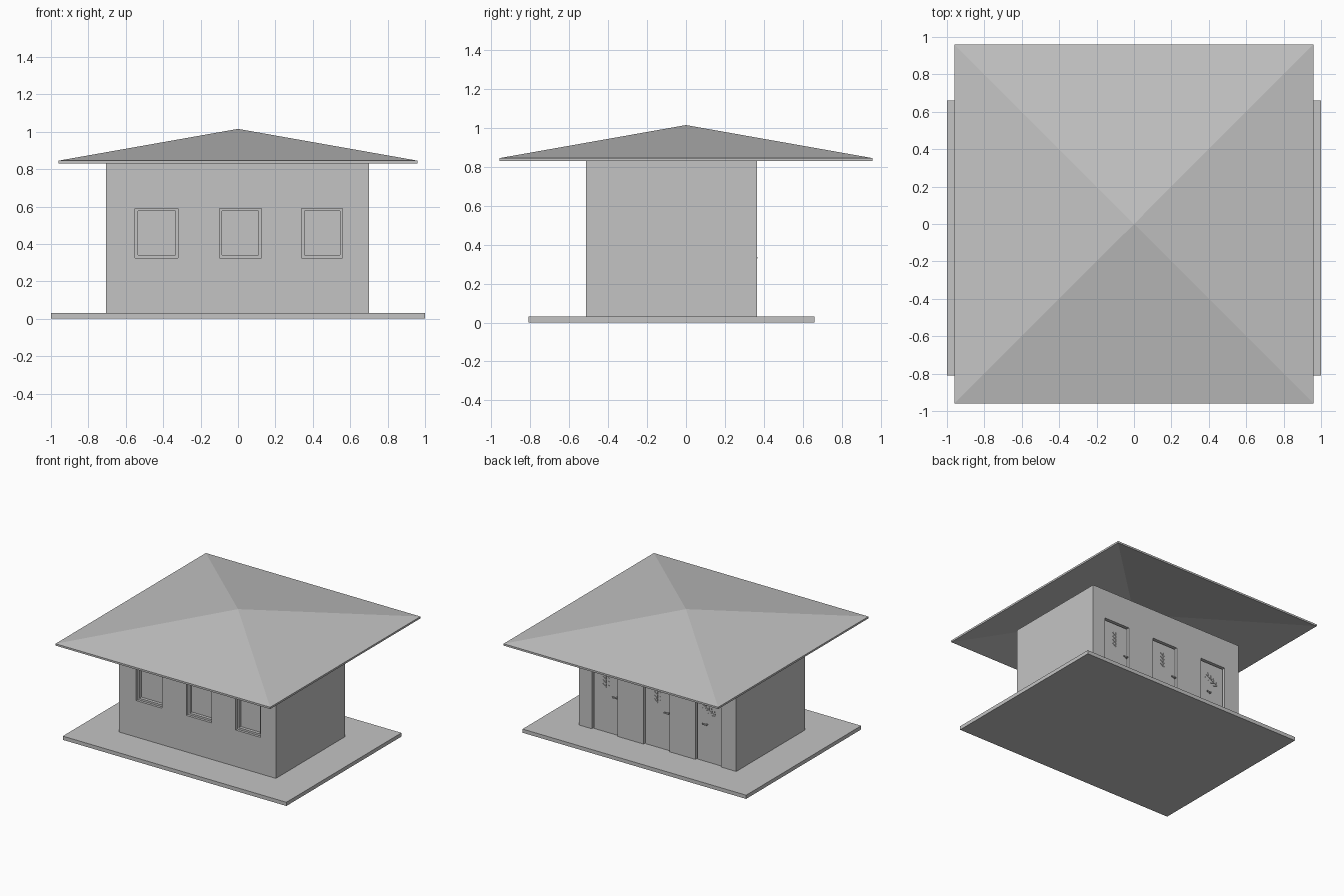
import bpy, bmesh
from math import pi, sin, cos, radians
from mathutils import Matrix, Vector

cube = bpy.data.objects.get("Cube")
if cube:
    bpy.data.objects.remove(cube)

# Single plain grey for the whole building
grey = bpy.data.materials.new("plain grey")
grey.use_nodes = True
grey.diffuse_color = (0.55, 0.55, 0.55, 1)
grey.node_tree.nodes["Principled BSDF"].inputs["Base Color"].default_value = grey.diffuse_color


def finish(name, bm):
    bmesh.ops.recalc_face_normals(bm, faces=bm.faces)
    mesh = bpy.data.meshes.new(name)
    bm.to_mesh(mesh)
    bm.free()
    mesh.materials.append(grey)
    obj = bpy.data.objects.new(name, mesh)
    bpy.context.collection.objects.link(obj)
    return obj


def add_box(bm, lo, hi):
    lo, hi = Vector(lo), Vector(hi)
    matrix = Matrix.Translation((lo + hi) / 2) @ Matrix.Diagonal((hi - lo).to_4d())
    return bmesh.ops.create_cube(bm, size=1, matrix=matrix)


def box(name, lo, hi):
    bm = bmesh.new()
    add_box(bm, lo, hi)
    return finish(name, bm)


FLOOR, EAVE, TOP = 0.03, 0.83, 0.59
FRONT, BACK = -0.515, 0.365
SILL = 0.325
RECESS = 0.045
windows = [(-0.55, -0.32), (-0.10, 0.125), (0.34, 0.56)]
doors = [(0.355, 0.587), (-0.108, 0.124), (-0.57, -0.34)]

# Ground slab
box("floor_slab", (-1, -0.81, 0), (1, 0.66, FLOOR))

# Walls, with openings pushed in from the front and the back
bm = bmesh.new()
add_box(bm, (-0.705, FRONT, FLOOR), (0.70, BACK, EAVE))
cuts = [((x, 0, 0), (1, 0, 0)) for span in windows + doors for x in span]
cuts += [((0, 0, z), (0, 0, 1)) for z in (SILL, TOP)]
for point, normal in cuts:
    geom = bm.verts[:] + bm.edges[:] + bm.faces[:]
    bmesh.ops.bisect_plane(bm, geom=geom, plane_co=point, plane_no=normal)


def push_in(spans, bottom, y, depth):
    for left, right in spans:
        faces = []
        for f in bm.faces:
            c = f.calc_center_median()
            if abs(c.y - y) < 0.001 and left < c.x < right and bottom < c.z < TOP:
                faces.append(f)
        new = bmesh.ops.extrude_face_region(bm, geom=faces)["geom"]
        moved = [v for v in new if isinstance(v, bmesh.types.BMVert)]
        bmesh.ops.translate(bm, verts=moved, vec=(0, depth, 0))
        bmesh.ops.delete(bm, geom=[f for f in faces if f.is_valid], context="FACES")


push_in(windows, SILL, FRONT, RECESS)
push_in(doors, FLOOR, BACK, -RECESS)
finish("walls", bm)

# Window frames standing inside the openings
BAR = 0.015
for i, (left, right) in enumerate(windows):
    bm = bmesh.new()
    near, far = FRONT + 0.02, FRONT + RECESS
    for x in (left, right - BAR):
        add_box(bm, (x, near, SILL), (x + BAR, far, TOP))
    for z in (SILL, TOP - BAR):
        add_box(bm, (left + BAR, near, z), (right - BAR, far, z + BAR))
    finish(f"window_frame_{i + 1}", bm)

# Door leaves, set slightly back from the wall face
LEAF = BACK - 0.015
for i, (left, right) in enumerate(doors):
    box(f"door_{i + 1}", (left + 0.008, BACK - RECESS, FLOOR), (right - 0.008, LEAF, TOP - 0.008))

# Lever handles
for i, x in enumerate((0.365, -0.098, -0.44)):
    bm = bmesh.new()
    add_box(bm, (x, LEAF, 0.328), (x + 0.01, BACK, 0.338))
    add_box(bm, (x, BACK - 0.004, 0.328), (x + 0.04, BACK + 0.003, 0.338))
    finish(f"door_handle_{i + 1}", bm)


# Thin leaf-spray ornaments on the doors
def spray(name, x, z, tilt, pairs):
    bm = bmesh.new()
    add_box(bm, (-0.003, 0, -0.06), (0.003, 0.004, 0.06))
    for n in range(pairs):
        for side in (-1, 1):
            turn = Matrix.Rotation(side * radians(50), 4, "Y")
            place = Matrix.Translation((side * 0.016, 0.002, -0.045 + n * 0.09 / (pairs - 1)))
            scale = Matrix.Diagonal((0.007, 0.004, 0.03, 1))
            bmesh.ops.create_cube(bm, size=1, matrix=place @ turn @ scale)
    obj = finish(name, bm)
    obj.location = (x, LEAF, z)
    obj.rotation_euler.y = radians(tilt)


spray("door_ornament_1", 0.47, 0.45, 0, 4)
spray("door_ornament_2", 0.01, 0.45, 0, 4)
spray("door_ornament_3", -0.455, 0.45, 60, 4)

# Hollow pyramid roof with a thin rim
bm = bmesh.new()
R, RIM, APEX = 0.96, 0.015, 1.015
corners = [(R, R), (-R, R), (-R, -R), (R, -R)]
low = [bm.verts.new((x, y, EAVE)) for x, y in corners]
high = [bm.verts.new((x, y, EAVE + RIM)) for x, y in corners]
under, peak = bm.verts.new((0, 0, APEX - RIM)), bm.verts.new((0, 0, APEX))
for i in range(4):
    j = (i + 1) % 4
    bm.faces.new((low[i], low[j], high[j], high[i]))
    bm.faces.new((high[i], high[j], peak))
    bm.faces.new((low[j], low[i], under))
finish("roof", bm)
